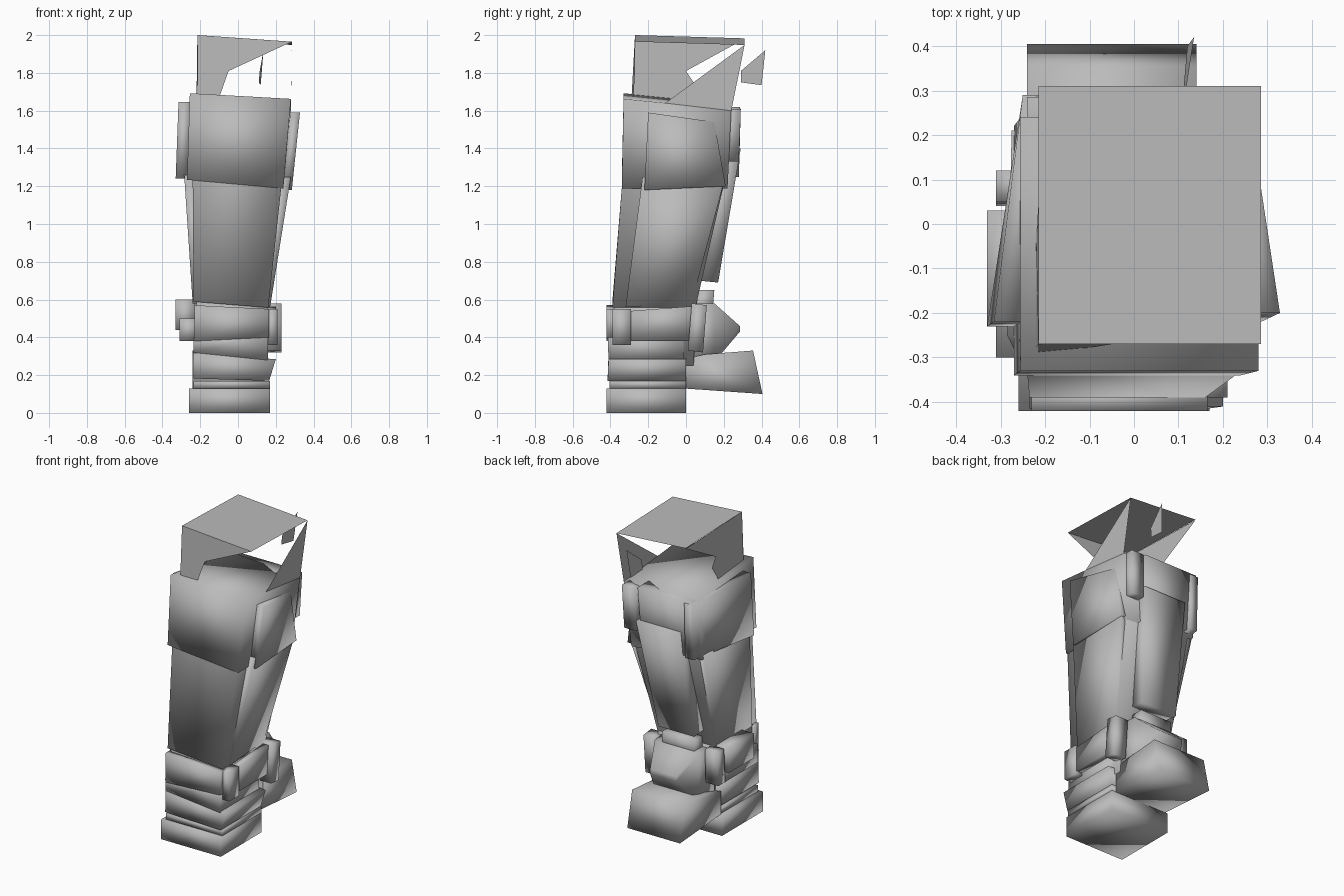
import bpy, bmesh
from mathutils import Vector

grey = bpy.data.materials.new("plain grey")
grey.diffuse_color = (0.5, 0.5, 0.5, 1)


def make(name, verts, faces, solid=True):
    bm = bmesh.new()
    vs = [bm.verts.new(v) for v in verts]
    for f in faces:
        bm.faces.new([vs[i] for i in f])
    if solid:
        bmesh.ops.recalc_face_normals(bm, faces=bm.faces)
    for f in bm.faces:
        f.smooth = solid
    me = bpy.data.meshes.new(name)
    bm.to_mesh(me)
    bm.free()
    me.materials.append(grey)
    ob = bpy.data.objects.new(name, me)
    bpy.context.collection.objects.link(ob)
    return ob


def bridge(name, *rings):
    """Closed solid through a series of matching outlines."""
    n = len(rings[0])
    last = (len(rings) - 1) * n
    faces = [list(range(n)), list(range(last, last + n))]
    for k in range(0, last, n):
        faces += [[k + i, k + (i + 1) % n, k + (i + 1) % n + n, k + i + n] for i in range(n)]
    return make(name, [p for r in rings for p in r], faces)


def rect(x0, x1, y0, y1, z, sx=0, sy=0):
    """Rectangle at height z, sloping by sx along x and sy along y."""
    return [(x, y, z + sx * x + sy * y)
            for x, y in ((x0, y0), (x1, y0), (x1, y1), (x0, y1))]


def slab(name, outline, offset):
    """Thickened flat plate."""
    o = Vector(offset)
    return bridge(name, outline, [tuple(Vector(p) + o) for p in outline])


def side_profile(name, x0, x1, yz):
    return bridge(name, [(x0, y, z) for y, z in yz], [(x1, y, z) for y, z in yz])


def sheet(name, outline):
    return make(name, outline, [list(range(len(outline)))], solid=False)


# Foot: toe block, stacked layers, heel
bridge("toe_block", rect(-.26, .17, -.42, 0, 0), rect(-.26, .17, -.42, 0, .13))
bridge("sole_layer", rect(-.235, .17, -.405, 0, .13), rect(-.235, .17, -.405, 0, .17))
bridge("instep_layer", rect(-.235, .165, -.415, 0, .175, -.03),
       rect(-.235, .2, -.41, 0, .30, -.08))
bridge("ankle_core", rect(-.21, .15, -.38, .04, .25), rect(-.22, .16, -.38, .06, .6))
side_profile("heel_block", -.24, .14, [(-.02, .13), (.405, .10), (.355, .33), (.1, .31), (-.02, .28)])

# Ankle cuff and its pads
slab("cuff_front", [(-.23, -.42, .38), (.165, -.42, .40), (.165, -.42, .55), (-.23, -.42, .57)], (0, .05, 0))
slab("cuff_front_lower", [(-.235, -.41, .32), (.16, -.41, .27), (.16, -.415, .42), (-.235, -.415, .40)], (0, .4, 0))
slab("cuff_right", [(.15, -.29, .38), (.15, .05, .38), (.15, .1, .57), (.15, -.29, .54)], (.05, 0, 0))
slab("cuff_right_front", [(.15, -.39, .36), (.15, -.29, .36), (.15, -.29, .55), (.15, -.39, .55)], (.06, 0, 0))
slab("pad_right", [(.14, .01, .33), (.14, .09, .32), (.14, .11, .57), (.14, .03, .58)], (.09, 0, 0))
slab("cuff_left", [(-.31, -.3, .38), (-.31, .03, .38), (-.31, .03, .5), (-.31, -.3, .5)], (.1, 0, 0))
slab("pad_left", [(-.33, -.23, .44), (-.33, .03, .44), (-.33, .03, .6), (-.33, -.23, .6)], (.1, 0, 0))
slab("pad_left_rear", [(-.31, .04, .38), (-.31, .11, .38), (-.31, .12, .6), (-.31, .05, .6)], (.09, 0, 0))

# Rear ankle guard, narrowing to its back edge
bridge("rear_ankle_guard",
       [(-.22, .02, .25), (.14, .02, .25), (.14, .02, .58), (-.22, .02, .58)],
       [(-.2, .15, .27), (.12, .15, .27), (.12, .15, .58), (-.2, .15, .58)],
       [(-.13, .285, .43), (.06, .285, .43), (.06, .285, .46), (-.13, .285, .46)])
side_profile("rear_ankle_box", -.16, .07, [(.02, .52), (.14, .53), (.15, .65), (.06, .65)])

# Shin
bridge("shin_core", rect(-.235, .16, -.39, .05, .57, -.08),
       rect(-.24, .235, -.335, .21, 1.25), rect(-.245, .27, -.32, .23, 1.6, -.05, -.1))
slab("shin_strip_right", [(.17, -.32, .56), (.165, .03, .58), (.265, .2, 1.22), (.28, -.23, 1.25)], (-.06, 0, 0))
slab("shin_strip_left", [(-.24, -.34, .58), (-.24, .03, .58), (-.275, .21, 1.26), (-.285, -.25, 1.26)], (.06, 0, 0))
slab("calf_plate", [(-.18, .17, .69), (.08, .17, .69), (.158, .29, 1.4), (-.15, .29, 1.4)], (0, -.1, .01))
bridge("rear_rod", rect(.16, .25, .18, .28, 1.33), rect(.17, .26, .2, .29, 1.61))
bridge("rear_upper_plate", rect(-.24, .14, .15, .255, 1.25), rect(-.24, .15, .15, .285, 1.62))

# Knee wrap with side panels
bridge("knee_wrap", rect(-.27, .24, -.34, .22, 1.21, -.09),
       rect(-.255, .28, -.33, .24, 1.645, -.055, -.1))
slab("knee_panel_right", [(.285, -.22, 1.18), (.275, .21, 1.2), (.275, .15, 1.54), (.328, -.2, 1.59)], (-.05, 0, 0))
slab("knee_panel_left", [(-.33, -.23, 1.24), (-.25, .28, 1.25), (-.25, .29, 1.61), (-.315, -.22, 1.645)], (.06, 0, 0))

# Open top: sloping lid on torn walls
sheet("lid", rect(-.215, .285, -.27, .31, 1.977, -.07, -.03))
sheet("front_wall", [(-.215, -.27, 2.0), (-.215, -.29, 1.64), (-.11, -.28, 1.64),
                     (-.05, -.27, 1.81), (.285, -.27, 1.965)])
sheet("left_wall", [(-.215, -.27, 2.0), (-.22, -.28, 1.64), (-.22, -.03, 1.64),
                    (-.215, .04, 1.75), (-.215, .0, 1.81), (-.215, .31, 1.98)])
sheet("right_wall", [(.285, .31, 1.948), (.28, .24, 1.6), (.28, -.11, 1.64)])
sheet("loose_shard", [(.11, .29, 1.75), (.12, .40, 1.735), (.135, .42, 1.92), (.115, .29, 1.81)])
